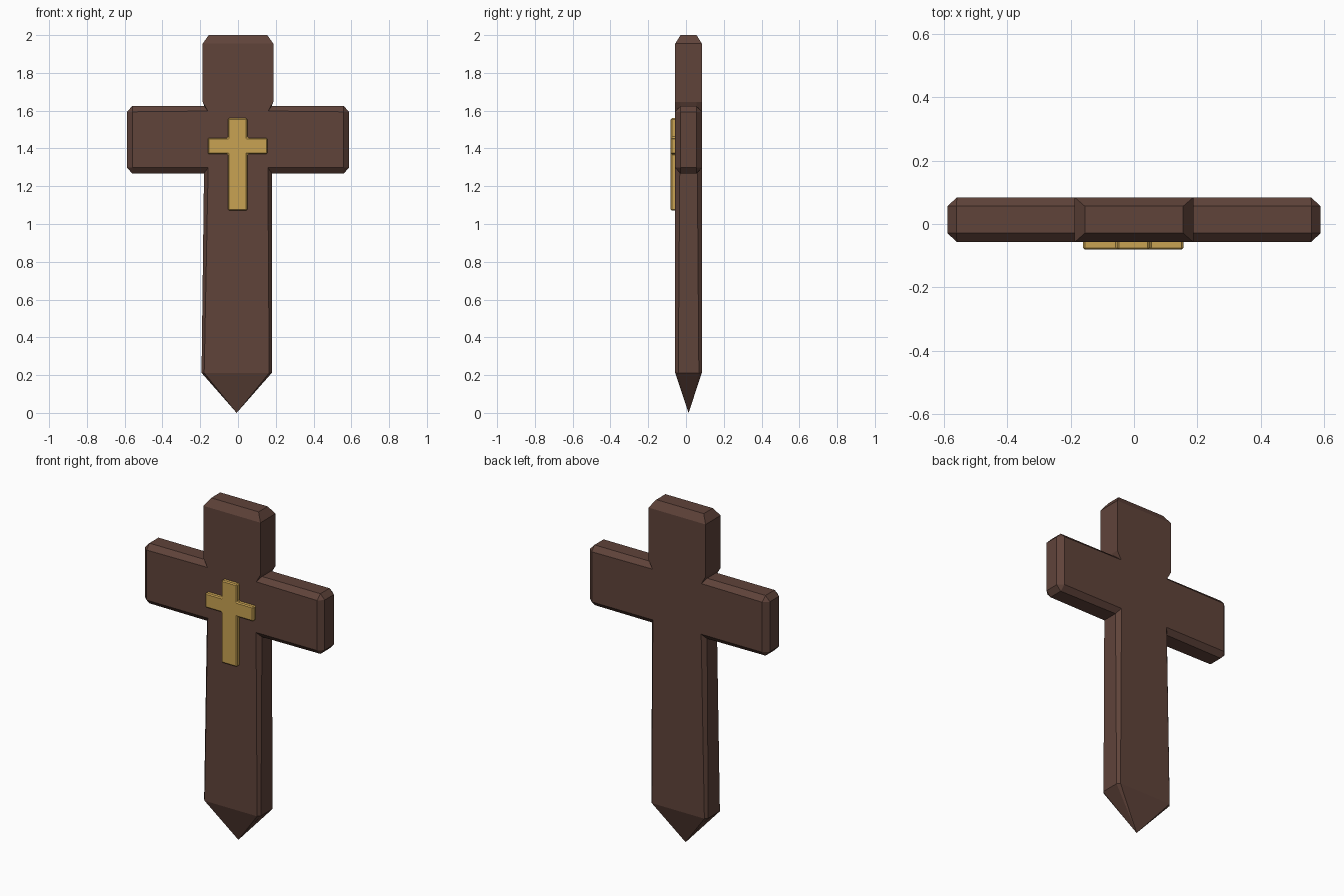
import bpy, bmesh
from mathutils import Vector

if "Cube" in bpy.data.objects:
    bpy.data.objects.remove(bpy.data.objects["Cube"])


def material(name, rgb):
    m = bpy.data.materials.new(name)
    m.diffuse_color = (*rgb, 1)
    m.use_nodes = True
    m.node_tree.nodes["Principled BSDF"].inputs["Base Color"].default_value = m.diffuse_color
    return m


def finish(bm, name, mat):
    bmesh.ops.remove_doubles(bm, verts=bm.verts[:], dist=1e-4)
    bmesh.ops.recalc_face_normals(bm, faces=bm.faces[:])
    me = bpy.data.meshes.new(name)
    bm.to_mesh(me)
    bm.free()
    me.materials.append(mat)
    ob = bpy.data.objects.new(name, me)
    bpy.context.collection.objects.link(ob)
    return ob


def mirrored(right):
    """Right half of an outline, bottom to top, plus its mirror image."""
    return right + [(-p[0], p[1], -p[2], *p[3:]) for p in reversed(right)]


wood = material("dark wood", (0.115, 0.056, 0.042))
gold = material("gold", (0.58, 0.36, 0.085))

FRONT, BACK = -0.057, 0.084

# Wooden stake cross: outline x, z; chamfered face x, z; chamfer depth
half = [
    (0.186, 0.212, 0.172, 0.212, 0.016),
    (0.180, 1.268, 0.158, 1.298, 0.024),
    (0.560, 1.268, 0.558, 1.298, 0.028),
    (0.588, 1.298, 0.558, 1.298, 0.028),
    (0.588, 1.594, 0.558, 1.594, 0.028),
    (0.560, 1.624, 0.558, 1.594, 0.028),
    (0.178, 1.624, 0.160, 1.598, 0.028),
    (0.187, 1.646, 0.187, 1.646, 0.028),
    (0.187, 1.955, 0.187, 1.955, 0.028),
    (0.155, 2.000, 0.187, 1.955, 0.028),
]
outline = mirrored(half)
bm = bmesh.new()


def lean(x, z):
    return x - 0.007 if z < 0.3 else x


layers = [[], [], [], []]
for x, z, fx, fz, d in outline:
    x, fx = lean(x, z), lean(fx, fz)
    spots = [(fx, FRONT, fz), (x, FRONT + d, z), (x, BACK - d, z), (fx, BACK, fz)]
    for layer, co in zip(layers, spots):
        layer.append(bm.verts.new(co))

# Sides and chamfers
n = len(outline)
for a, b in zip(layers, layers[1:]):
    for i in range(n - 1):
        bm.faces.new((a[i], a[i + 1], b[i + 1], b[i]))

# Pointed foot
tip = bm.verts.new((-0.007, (FRONT + BACK) / 2, 0))
foot = [l[0] for l in layers] + [l[-1] for l in reversed(layers)]
for i, v in enumerate(foot):
    bm.faces.new((v, foot[(i + 1) % len(foot)], tip))

# Front and back faces (welded first so the outlines hold no doubles)
for layer in (layers[0], layers[3]):
    loop = []
    for v in layer:
        if not loop or (v.co - loop[-1].co).length > 1e-4:
            loop.append(v)
    bm.faces.new(loop)
finish(bm, "wooden_stake_cross", wood)

# Gold cross inlay on the front
bm = bmesh.new()
half = [(0.051, 1.072, 0), (0.051, 1.370, 0), (0.158, 1.370, 0),
        (0.158, 1.456, 0), (0.051, 1.456, 0), (0.051, 1.560, 0)]
loop = [bm.verts.new((x - 0.002, -0.081, z)) for x, z, _ in mirrored(half)]
face = bm.faces.new(loop)
ext = bmesh.ops.extrude_face_region(bm, geom=[face], use_keep_orig=True)
moved = [g for g in ext["geom"] if isinstance(g, bmesh.types.BMVert)]
bmesh.ops.translate(bm, verts=moved, vec=Vector((0, 0.03, 0)))
inlay = finish(bm, "gold_cross_inlay", gold)
bevel = inlay.modifiers.new("Bevel", 'BEVEL')
bevel.width = 0.006
bevel.segments = 1
